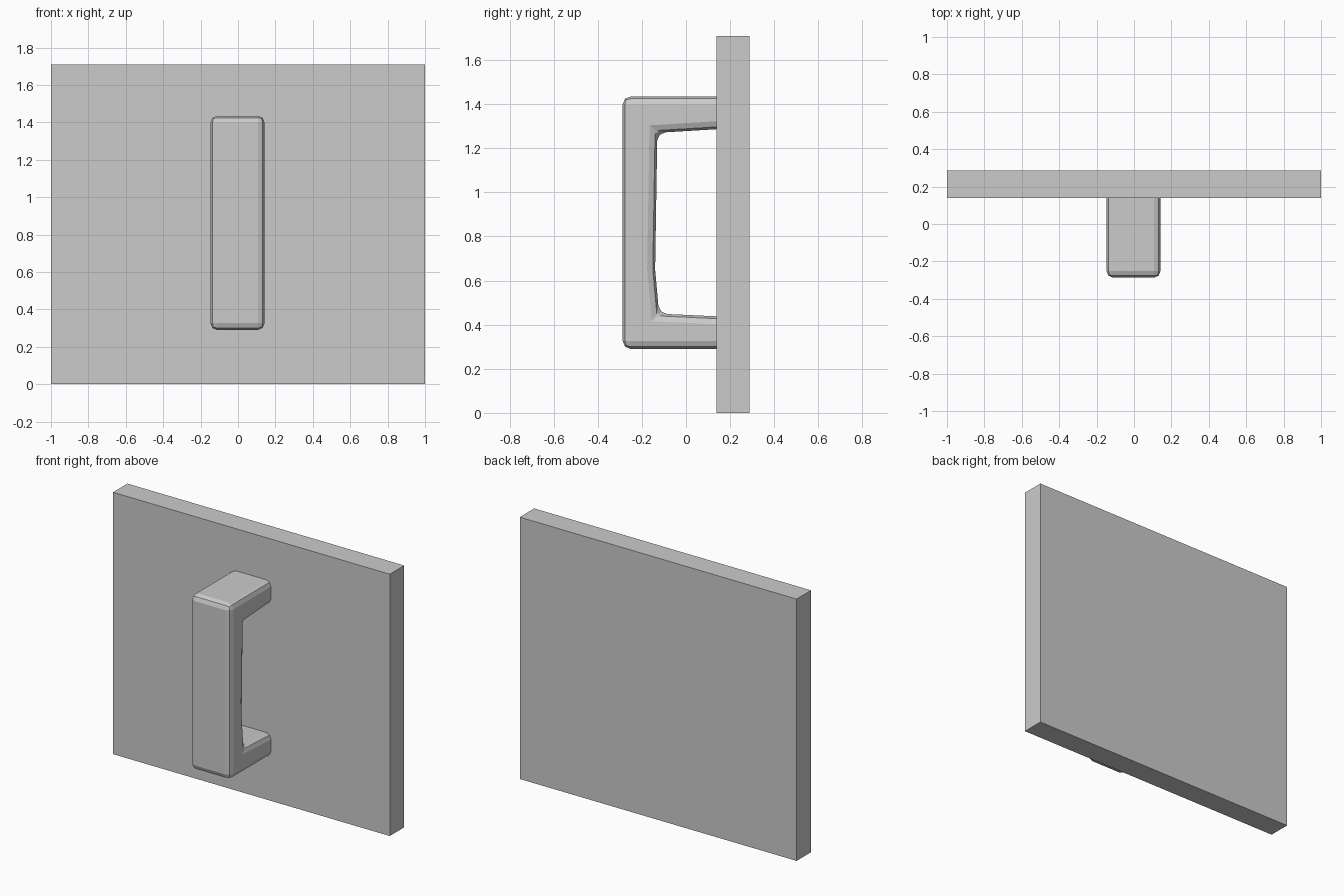
import bpy, bmesh

if "Cube" in bpy.data.objects:
    bpy.data.objects.remove(bpy.data.objects["Cube"])

FRONT, BACK = 0.138, 0.287


def make_object(name, bm):
    bmesh.ops.recalc_face_normals(bm, faces=bm.faces)
    mesh = bpy.data.meshes.new(name)
    bm.to_mesh(mesh)
    bm.free()
    obj = bpy.data.objects.new(name, mesh)
    bpy.context.collection.objects.link(obj)
    return obj


def extrude_profile(name, points, x0, x1):
    """Extrude a closed (y, z) outline along x."""
    bm = bmesh.new()
    face = bm.faces.new([bm.verts.new((x0, y, z)) for y, z in points])
    new = bmesh.ops.extrude_face_region(bm, geom=[face])["geom"]
    verts = [g for g in new if isinstance(g, bmesh.types.BMVert)]
    bmesh.ops.translate(bm, verts=verts, vec=(x1 - x0, 0, 0))
    return make_object(name, bm)


# Flat door panel
extrude_profile("door_panel", [(FRONT, 0), (BACK, 0), (BACK, 1.71), (FRONT, 1.71)], -1, 1)

# C-shaped pull handle, leg ends sunk into the panel
END = 0.2
outline = [
    (END, 0.29), (-0.287, 0.29), (-0.287, 1.435), (END, 1.435),   # outside
    (END, 1.29), (-0.13, 1.27), (-0.14, 0.65), (-0.122, 0.45), (END, 0.435),  # inside
]
handle = extrude_profile("pull_handle", outline, -0.147, 0.142)

# Soft chamfered edges
bevel = handle.modifiers.new("edge_bevel", "BEVEL")
bevel.width = 0.036
bevel.segments = 2
bevel.limit_method = "ANGLE"
bevel.angle_limit = 0.6
